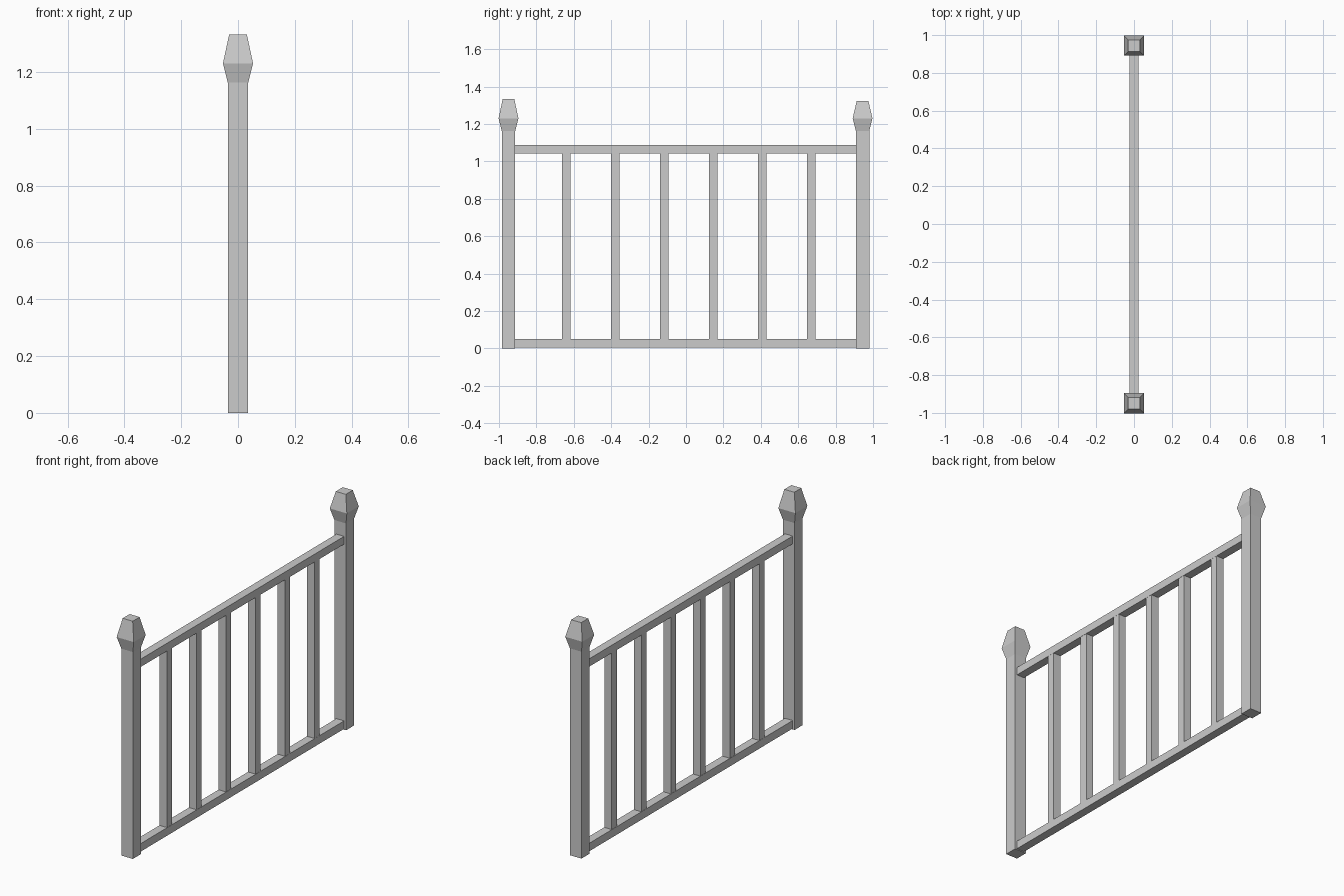
import bpy, bmesh

if "Cube" in bpy.data.objects:
    bpy.data.objects.remove(bpy.data.objects["Cube"])


def add_object(name, bm):
    bmesh.ops.recalc_face_normals(bm, faces=bm.faces)
    mesh = bpy.data.meshes.new(name)
    bm.to_mesh(mesh)
    bm.free()
    obj = bpy.data.objects.new(name, mesh)
    bpy.context.collection.objects.link(obj)
    return obj


def box(name, x, y, z):
    """Box from (min, max) ranges on each axis."""
    bm = bmesh.new()
    bmesh.ops.create_cube(bm, size=1)
    for v in bm.verts:
        v.co = [lo + (c + 0.5) * (hi - lo) for c, (lo, hi) in zip(v.co, (x, y, z))]
    return add_object(name, bm)


def post(name, y, top):
    """Square post lofted from (half width, height) rings, ending in a faceted head."""
    bm = bmesh.new()
    rings = []
    for h, z in [(0.036, 0), (0.036, 1.163), (0.053, 1.23), (0.031, top)]:
        rings.append([bm.verts.new((sx * h, y + sy * h, z))
                      for sx, sy in ((-1, -1), (1, -1), (1, 1), (-1, 1))])
    for a, b in zip(rings, rings[1:]):
        for i in range(4):
            j = (i + 1) % 4
            bm.faces.new((a[i], a[j], b[j], b[i]))
    bm.faces.new(rings[0])
    bm.faces.new(rings[-1])
    return add_object(name, bm)


# End posts
post("front_post", -0.949, 1.333)
post("back_post", 0.944, 1.323)

# Horizontal rails between the posts
rail_y = (-0.914, 0.909)
box("top_rail", (-0.024, 0.024), rail_y, (1.043, 1.087))
box("bottom_rail", (-0.024, 0.024), rail_y, (0.005, 0.05))

# Evenly spaced balusters
for i in range(6):
    y = -0.641 + 0.2622 * i
    box(f"baluster_{i + 1}", (-0.023, 0.023), (y - 0.0225, y + 0.0225), (0.05, 1.043))
